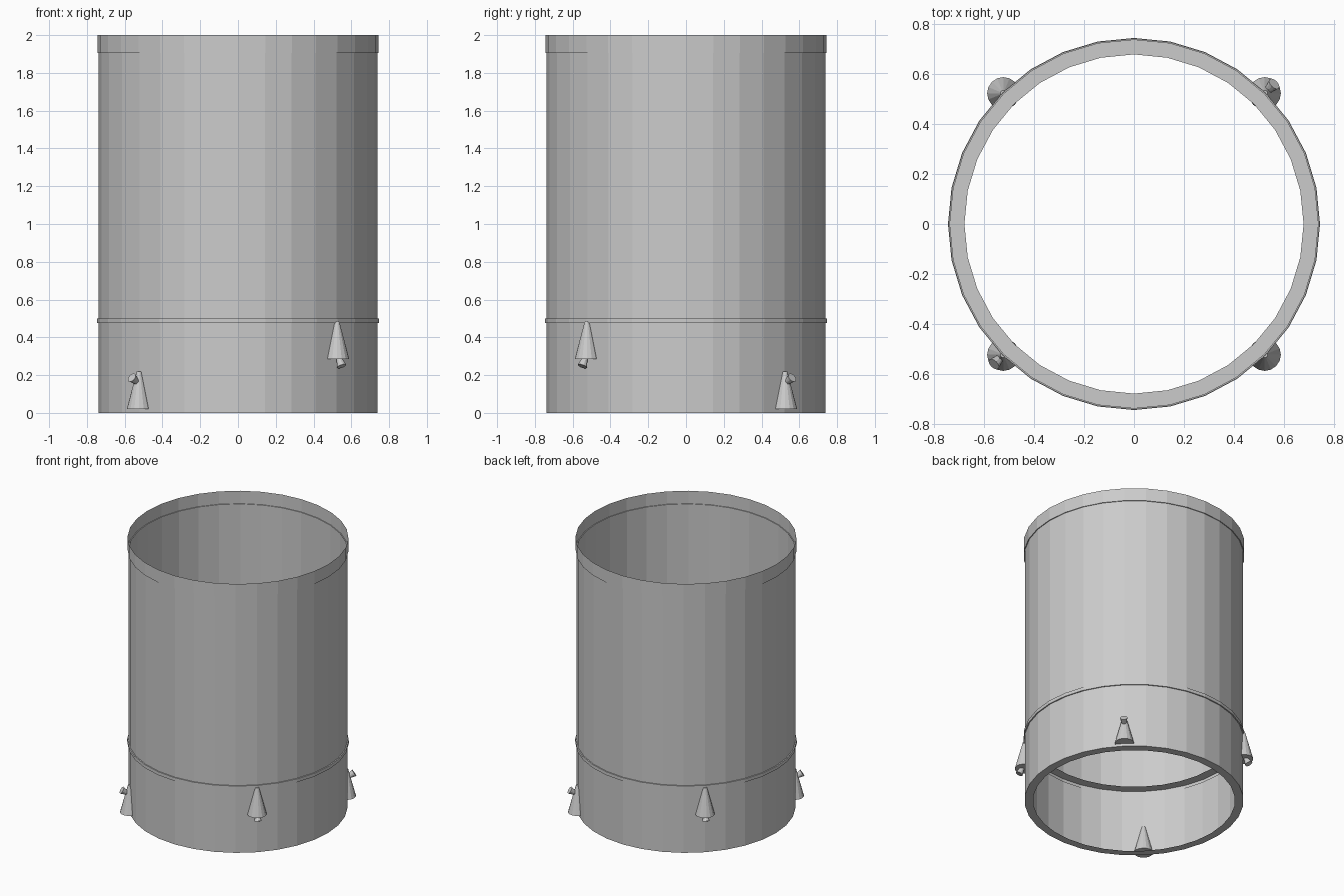
import bpy, bmesh, math
from mathutils import Vector, Matrix

if "Cube" in bpy.data.objects:
    bpy.data.objects.remove(bpy.data.objects["Cube"])


def finish(name, bm):
    mesh = bpy.data.meshes.new(name)
    bm.to_mesh(mesh)
    bm.free()
    obj = bpy.data.objects.new(name, mesh)
    bpy.context.collection.objects.link(obj)
    return obj


def revolve(name, profile, sides=32):
    """Sweep an open (radius, height) profile around z."""
    bm = bmesh.new()
    rings = []
    for r, z in profile:
        rings.append([bm.verts.new((r * math.cos(2 * math.pi * i / sides),
                                    r * math.sin(2 * math.pi * i / sides), z))
                      for i in range(sides)])
    for a, b in zip(rings, rings[1:]):
        for i in range(sides):
            j = (i + 1) % sides
            bm.faces.new((a[i], a[j], b[j], b[i]))
    return finish(name, bm)


def cone_between(name, start, end, r1, r2, sides=16):
    """Tapered capped cone from start to end."""
    start, end = Vector(start), Vector(end)
    axis = end - start
    rot = axis.to_track_quat('Z', 'Y').to_matrix().to_4x4()
    bm = bmesh.new()
    bmesh.ops.create_cone(bm, cap_ends=True, segments=sides, radius1=r1,
                          radius2=r2, depth=axis.length,
                          matrix=Matrix.Translation((start + end) / 2) @ rot)
    return finish(name, bm)


# Lower skirt: bottom lip, wall, raised belt and inner ledge
revolve("lower_skirt", [(0.68, 0), (0.738, 0), (0.738, 0.475),
                        (0.746, 0.475), (0.746, 0.5), (0.68, 0.5)])

# Thin upper tube with a slightly wider top collar
revolve("upper_tube", [(0.738, 0.5), (0.738, 1.905), (0.744, 1.905), (0.744, 2.0)])

# Four small thruster housings on the diagonals, alternating low and high
for sx, sy in ((1, 1), (-1, 1), (-1, -1), (1, -1)):
    low = sx == sy
    z = 0.02 if low else 0.285
    c = 0.524
    cone_between("thruster_housing", (sx * c, sy * c, z),
                 (sx * c, sy * c, z + 0.2), 0.065, 0.012)
    # Nozzle points outward on the low pair and downward on the high pair
    if low:
        a, b, za, zb = 0.53, 0.562, 0.158, 0.187
    else:
        a, b, za, zb = 0.532, 0.549, 0.295, 0.247
    cone_between("thruster_nozzle", (sx * a, sy * a, za),
                 (sx * b, sy * b, zb), 0.012, 0.026, 12)
